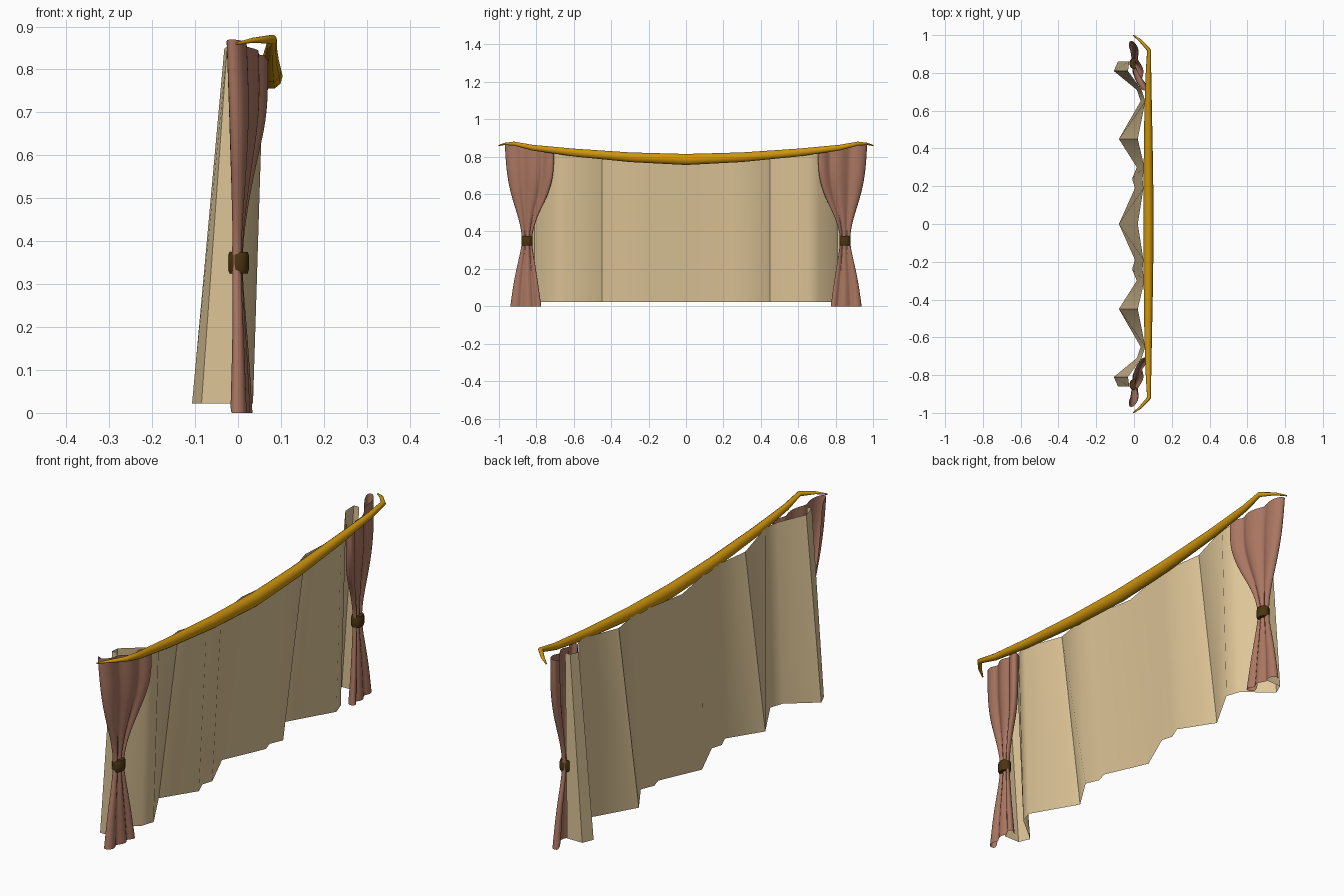
import bpy, bmesh, math

if "Cube" in bpy.data.objects:
    bpy.data.objects.remove(bpy.data.objects["Cube"])


def material(name, rgb):
    m = bpy.data.materials.new(name)
    m.diffuse_color = (*rgb, 1)
    m.use_nodes = True
    m.node_tree.nodes["Principled BSDF"].inputs["Base Color"].default_value = m.diffuse_color
    return m


CREAM = material("cream_cloth", (0.73, 0.56, 0.31))
ROSE = material("rose_cloth", (0.40, 0.18, 0.12))
GOLD = material("gold", (0.62, 0.30, 0.004))
BROWN = material("dark_brown", (0.07, 0.035, 0.006))


def grid_object(name, rows, mat, closed=False, caps=False, mirror=False, subsurf=0, angle=40):
    """Skin a list of equally long point rows into a surface."""
    bm = bmesh.new()
    vs = [[bm.verts.new(p) for p in row] for row in rows]
    n = len(rows[0])
    for a, b in zip(vs, vs[1:]):
        for i in range(n if closed else n - 1):
            j = (i + 1) % n
            bm.faces.new((a[i], a[j], b[j], b[i]))
    if caps:
        bm.faces.new(vs[0][::-1])
        bm.faces.new(vs[-1])
    bmesh.ops.recalc_face_normals(bm, faces=bm.faces)
    me = bpy.data.meshes.new(name)
    bm.to_mesh(me)
    bm.free()
    me.materials.append(mat)
    ob = bpy.data.objects.new(name, me)
    bpy.context.collection.objects.link(ob)
    bpy.ops.object.select_all(action='DESELECT')
    ob.select_set(True)
    bpy.context.view_layer.objects.active = ob
    bpy.ops.object.shade_smooth_by_angle(angle=math.radians(angle))
    if mirror:
        m = ob.modifiers.new("mirror", 'MIRROR')
        m.use_axis = (False, True, False)
    if subsurf:
        s = ob.modifiers.new("smooth", 'SUBSURF')
        s.levels = s.render_levels = subsurf
    return ob


# Pleated back sheet: y, bottom x, top x (half, mirrored)
pleats = [(0, -.08, .02), (.19, .005, .05), (.24, -.01, .045), (.30, .015, .055),
          (.45, -.08, .02), (.65, .035, .06), (.71, .015, .04), (.81, -.107, -.032),
          (.86, -.085, -.025), (.86, -.01, .0)]
bottom = [(xb, y, .022) for y, xb, xt in pleats]
top = [(xt, y, .785 + .095 * y * y) for y, xb, xt in pleats]
grid_object("back_sheet", [bottom, top], CREAM, mirror=True)

# Gathered side curtains: fold section (t from outer to inner edge, fold depth)
section = [(.14, -1), (.0, -.8), (.0, .1), (.11, .6), (.25, .5), (.34, -.1), (.45, .5),
           (.58, .8), (.70, .4), (.75, .0), (.85, .8), (.98, .75), (1, .0),
           (.93, -.7), (.80, -.9)]
# height, outer y, inner y, centre x outer, centre x inner, fold size
levels = [(.0, .94, .772, .005, .016, .025), (.15, .92, .793, .004, .012, .018),
          (.28, .887, .815, .001, .003, .014), (.35, .876, .826, .0, .0, .013),
          (.42, .883, .815, .001, .004, .014), (.50, .905, .785, .003, .013, .019),
          (.60, .938, .738, .004, .028, .025), (.70, .958, .710, .002, .048, .029),
          (.79, .966, .703, -.002, .053, .029), (.87, .970, .703, -.006, .053, .028)]
rows = []
for z, yo, yi, xo, xi, d in levels:
    drop = .045 * max(0, (z - .5) / .37)
    rows.append([(xo + (xi - xo) * t + w * d, yo + (yi - yo) * t, z - drop * t)
                 for t, w in section])
grid_object("side_curtains", rows, ROSE, mirror=True, subsurf=2, angle=180)

# Tie bands round the curtain waists
rings = []
for z, s in [(.325, .9), (.333, 1), (.367, 1), (.375, .9)]:
    rings.append([(.001 + .025 * s * math.cos(a), .85 + .031 * s * math.sin(a), z)
                  for a in [math.tau * (k + .5) / 12 for k in range(12)]])
grid_object("tie_bands", rings, BROWN, closed=True, caps=True, mirror=True)

# Sagging gold valance roll: x, y, z, half width, half height
half = [(-.004, 1.0, .86, .003, .003), (.035, .97, .868, .008, .006),
        (.080, .92, .870, .011, .011), (.077, .82, .848, .014, .016),
        (.075, .60, .822, .020, .022), (.076, .30, .797, .025, .027)]
path = [(x, -y, z, w, h) for x, y, z, w, h in half] + [(.077, 0, .785, .027, .031)] + half[::-1]
rings = []
for i, (x, y, z, w, h) in enumerate(path):
    p, q = path[max(i - 1, 0)], path[min(i + 1, len(path) - 1)]
    tx, ty = q[0] - p[0], q[1] - p[1]
    l = math.hypot(tx, ty)
    nx, ny = ty / l, -tx / l
    rings.append([(x + nx * w * math.cos(a), y + ny * w * math.cos(a), z + h * math.sin(a))
                  for a in [math.tau * k / 10 for k in range(10)]])
grid_object("valance_roll", rings, GOLD, closed=True, caps=True, angle=50)
